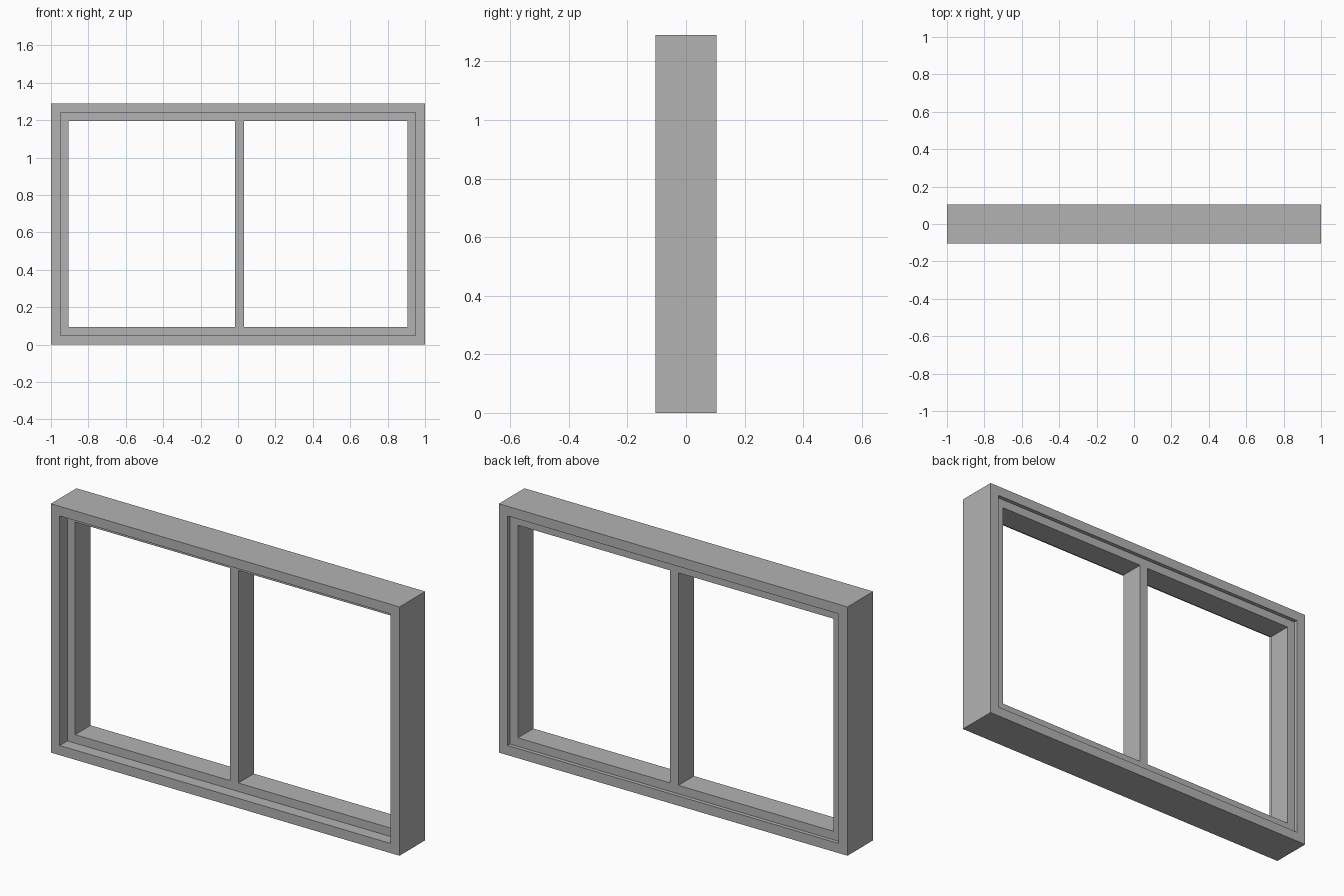
import bpy
import bmesh

cube = bpy.data.objects.get("Cube")
if cube:
    bpy.data.objects.remove(cube, do_unlink=True)

HEIGHT = 1.29
MID = HEIGHT / 2

grey = bpy.data.materials.new("window grey")
grey.use_nodes = True
grey.diffuse_color = (0.45, 0.45, 0.45, 1)
bsdf = next(n for n in grey.node_tree.nodes if n.type == 'BSDF_PRINCIPLED')
bsdf.inputs["Base Color"].default_value = grey.diffuse_color


def finish(name, bm):
    bmesh.ops.recalc_face_normals(bm, faces=bm.faces)
    mesh = bpy.data.meshes.new(name)
    bm.to_mesh(mesh)
    bm.free()
    mesh.materials.append(grey)
    obj = bpy.data.objects.new(name, mesh)
    bpy.context.collection.objects.link(obj)


def ring(name, outer, inner, front, back):
    """Rectangular ring from outer and inner half sizes (x, z), mitred corners."""
    bm = bmesh.new()
    corners = []
    for sx, sz in ((-1, -1), (1, -1), (1, 1), (-1, 1)):
        corners.append([bm.verts.new((sx * w, y, MID + sz * h))
                        for (w, h), y in ((outer, front), (inner, front),
                                          (inner, back), (outer, back))])
    for i in range(4):
        a, b = corners[i], corners[(i + 1) % 4]
        for j in range(4):
            k = (j + 1) % 4
            bm.faces.new((a[j], b[j], b[k], a[k]))
    # Merge the mitred front and back faces into clean outlines
    finish(name, bm)


def box(name, x0, x1, y0, y1, z0, z1):
    bm = bmesh.new()
    bmesh.ops.create_cube(bm, size=1)
    for v in bm.verts:
        v.co = (x1 if v.co.x > 0 else x0,
                y1 if v.co.y > 0 else y0,
                z1 if v.co.z > 0 else z0)
    finish(name, bm)


# Deep outer frame, recessed sash and its slightly off-centre mullion
opening = (0.949, 0.595)
pane = (0.905, 0.551)
sash_front, sash_back = -0.042, 0.085
ring("outer_frame", (1, MID), opening, -0.105, 0.105)
ring("sash", opening, pane, sash_front, sash_back)
box("mullion", -0.016, 0.032, sash_front, sash_back, MID - pane[1], MID + pane[1])
